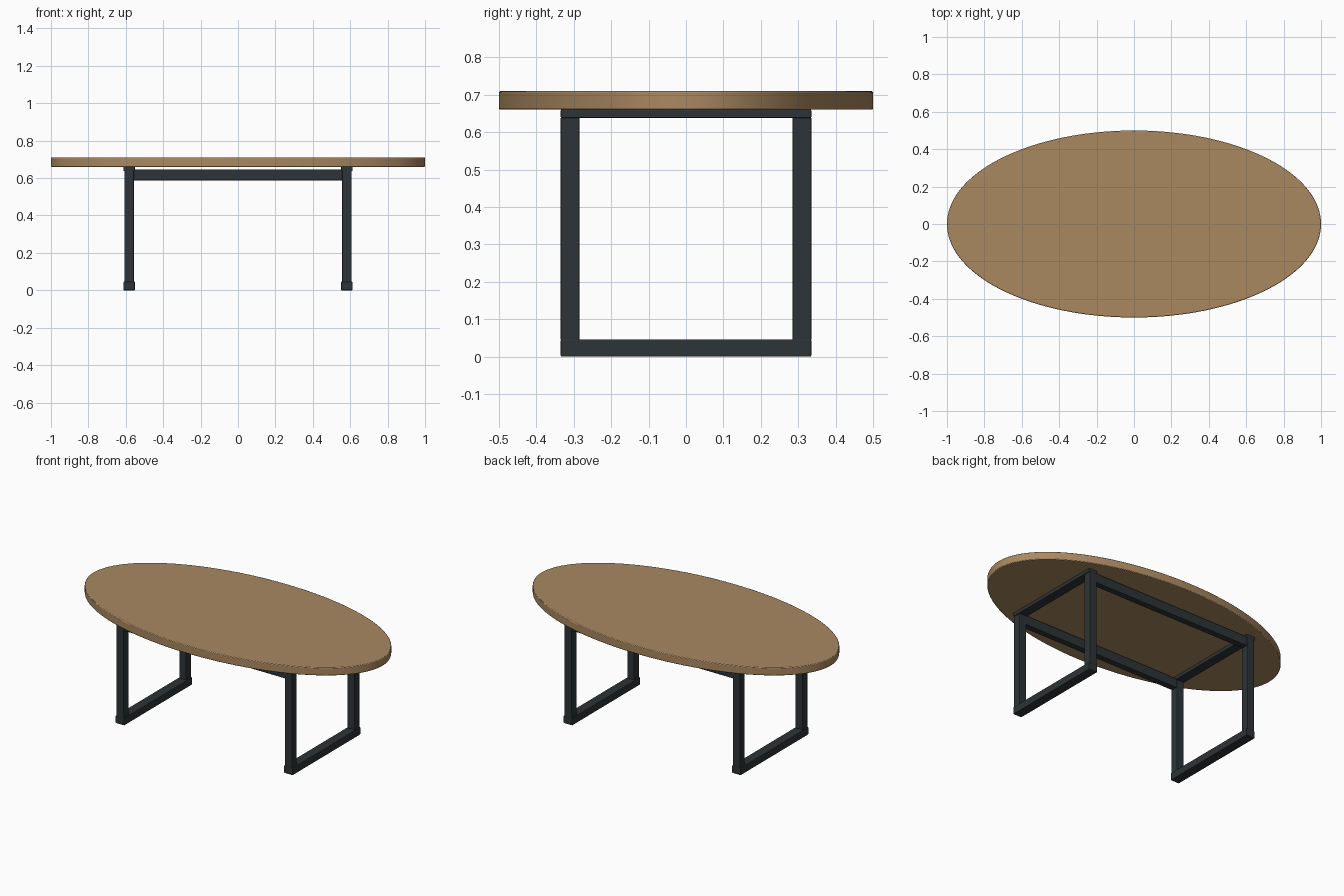
import bpy

if "Cube" in bpy.data.objects:
    bpy.data.objects.remove(bpy.data.objects["Cube"])


def material(name, color):
    m = bpy.data.materials.new(name)
    m.diffuse_color = color
    m.use_nodes = True
    m.node_tree.nodes["Principled BSDF"].inputs["Base Color"].default_value = m.diffuse_color
    return m


wood = material("wood", (0.40, 0.25, 0.12, 1))
metal = material("dark_metal", (0.026, 0.034, 0.037, 1))


def finish(name, mat, bevel, segments):
    ob = bpy.context.object
    ob.name = name
    ob.data.materials.append(mat)
    bpy.ops.object.transform_apply(location=False, rotation=False, scale=True)
    b = ob.modifiers.new("edge", 'BEVEL')
    b.width = bevel
    b.segments = segments
    b.limit_method = 'ANGLE'
    return ob


def bar(name, lo, hi):
    """Box-section bar between two opposite corners."""
    bpy.ops.mesh.primitive_cube_add(
        size=1, location=[(a + b) / 2 for a, b in zip(lo, hi)])
    bpy.context.object.scale = [b - a for a, b in zip(lo, hi)]
    return finish(name, metal, 0.003, 2)


# Oval top
bpy.ops.mesh.primitive_cylinder_add(
    vertices=128, radius=1, depth=0.05, location=(0, 0, 0.685))
bpy.context.object.scale = (1, 0.5, 1)
finish("oval_top", wood, 0.004, 2)
bpy.ops.object.shade_smooth_by_angle()

# Two closed leg frames
for side, x in (("left", -0.582), ("right", 0.582)):
    bar(f"{side}_foot_bar", (x - 0.03, -0.335, 0.0), (x + 0.03, 0.335, 0.046))
    bar(f"{side}_top_bar", (x - 0.03, -0.335, 0.638), (x + 0.03, 0.335, 0.661))
    for end, y in (("front", -0.31), ("back", 0.31)):
        bar(f"{side}_{end}_leg", (x - 0.025, y - 0.025, 0.043),
            (x + 0.025, y + 0.025, 0.641))

# Long stretchers joining the frames
for end, y in (("front", -0.31), ("back", 0.31)):
    bar(f"{end}_stretcher", (-0.56, y - 0.02, 0.588), (0.56, y + 0.02, 0.647))
